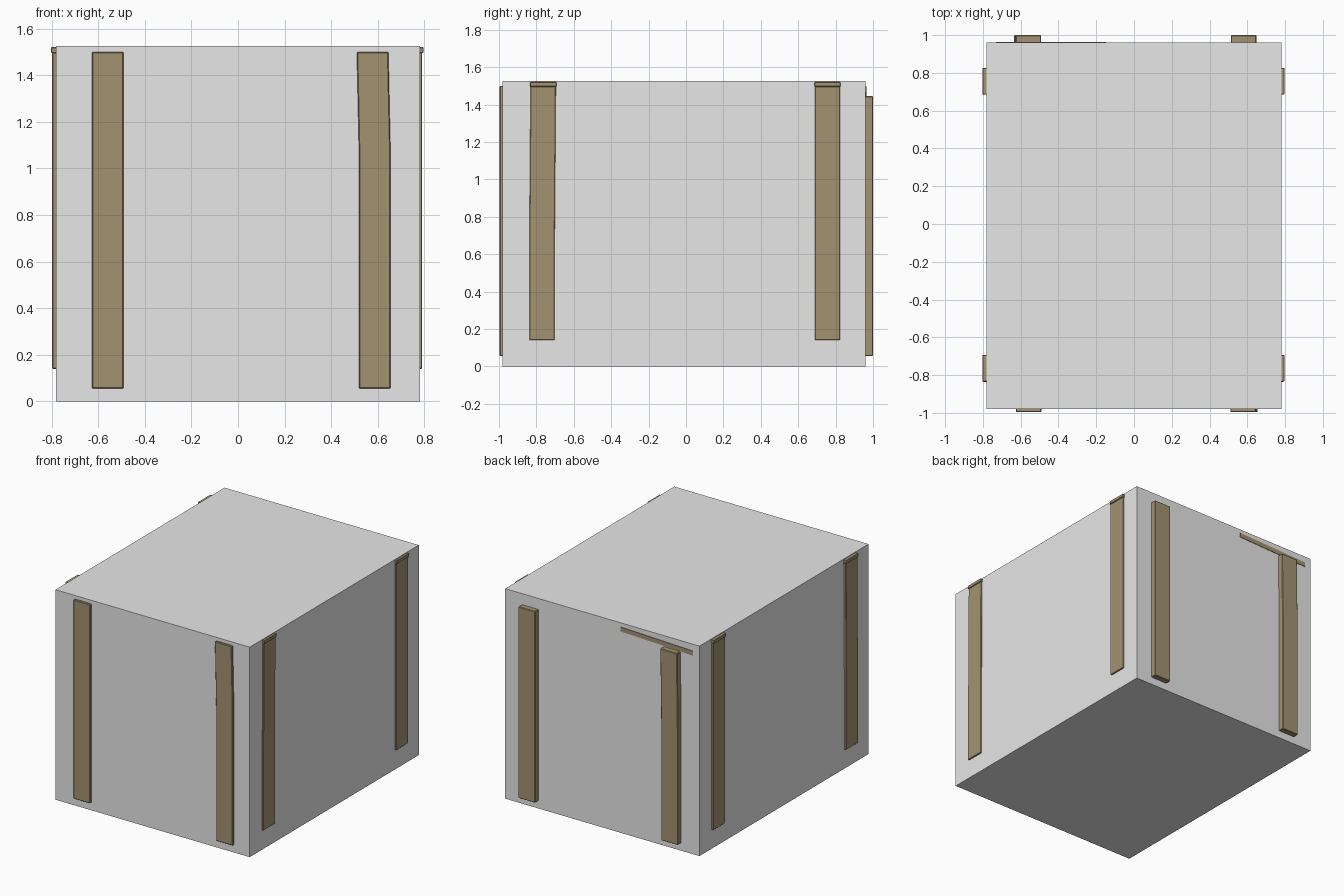
import bpy, bmesh

if "Cube" in bpy.data.objects:
    bpy.data.objects.remove(bpy.data.objects["Cube"])


def material(name, rgb):
    m = bpy.data.materials.new(name)
    m.diffuse_color = (*rgb, 1)
    m.use_nodes = True
    m.node_tree.nodes["Principled BSDF"].inputs["Base Color"].default_value = m.diffuse_color
    return m


GREY = material("light grey", (0.8, 0.8, 0.8))
WOOD = material("brown wood", (0.37, 0.29, 0.165))


def loft(name, rings, mat, bevel=0.0):
    """Stack rectangular rings (x0, x1, y0, y1, z) into one closed solid."""
    bm = bmesh.new()
    loops = [[bm.verts.new(p) for p in ((x0, y0, z), (x1, y0, z), (x1, y1, z), (x0, y1, z))]
             for x0, x1, y0, y1, z in rings]
    for a, b in zip(loops, loops[1:]):
        for i in range(4):
            j = (i + 1) % 4
            bm.faces.new((a[i], a[j], b[j], b[i]))
    bm.faces.new(loops[0][::-1])
    bm.faces.new(loops[-1])
    bmesh.ops.recalc_face_normals(bm, faces=bm.faces)
    me = bpy.data.meshes.new(name)
    bm.to_mesh(me)
    bm.free()
    me.materials.append(mat)
    ob = bpy.data.objects.new(name, me)
    bpy.context.collection.objects.link(ob)
    if bevel:
        mod = ob.modifiers.new("worn edges", "BEVEL")
        mod.width = bevel
        mod.segments = 1
    return ob


# Main block
X, Y0, Y1, H = 0.78, -0.98, 0.96, 1.525
loft("block", [(-X, X, Y0, Y1, 0), (-X, X, Y0, Y1, H)], GREY)

# Front and back posts: bottom x, top x, height where the lean starts
W = 0.135
for name, xb, xt, bend, y0, y1, top in (
        ("front_left_post", -0.626, -0.626, 0.8, -0.996, Y0 + 0.02, 1.50),
        ("front_right_post", 0.52, 0.51, 1.03, -0.996, Y0 + 0.02, 1.50),
        ("back_left_post", -0.634, -0.627, 0.9, Y1 - 0.02, 1.0, 1.445),
        ("back_right_post", 0.513, 0.513, 0.8, Y1 - 0.02, 1.0, 1.445)):
    loft(name, [(xb, xb + W, y0, y1, 0.055), (xb, xb + W, y0, y1, bend),
                (xt, xt + W, y0, y1, top)], WOOD, 0.004)

# Side posts, each with a slightly prouder cap at the top
for side, s, out in (("left", -1, 0.797), ("right", 1, 0.79)):
    for end, yb, yt in (("front", -0.837, -0.831), ("back", 0.689, 0.689)):
        x0, x1 = sorted((s * 0.76, s * out))
        loft(f"{side}_side_{end}_post",
             [(x0, x1, yb, yb + W, 0.14), (x0, x1, yb, yb + W, 0.7),
              (x0, x1, yt, yt + W, 1.497)], WOOD, 0.003)
        x0, x1 = sorted((s * 0.76, s * (out + 0.006)))
        loft(f"{side}_side_{end}_cap",
             [(x0, x1, yt - 0.003, yt + W + 0.003, 1.495),
              (x0, x1, yt - 0.003, yt + W + 0.003, 1.52)], WOOD, 0.003)

# Thin, slightly tilted strip high on the back
strip = loft("back_strip", [(-0.73, -0.147, Y1 - 0.02, Y1 + 0.004, 1.454),
                            (-0.73, -0.147, Y1 - 0.02, Y1 + 0.004, 1.486)], WOOD)
for v in strip.data.vertices:
    v.co.z += 0.035 * (v.co.x + 0.44)
